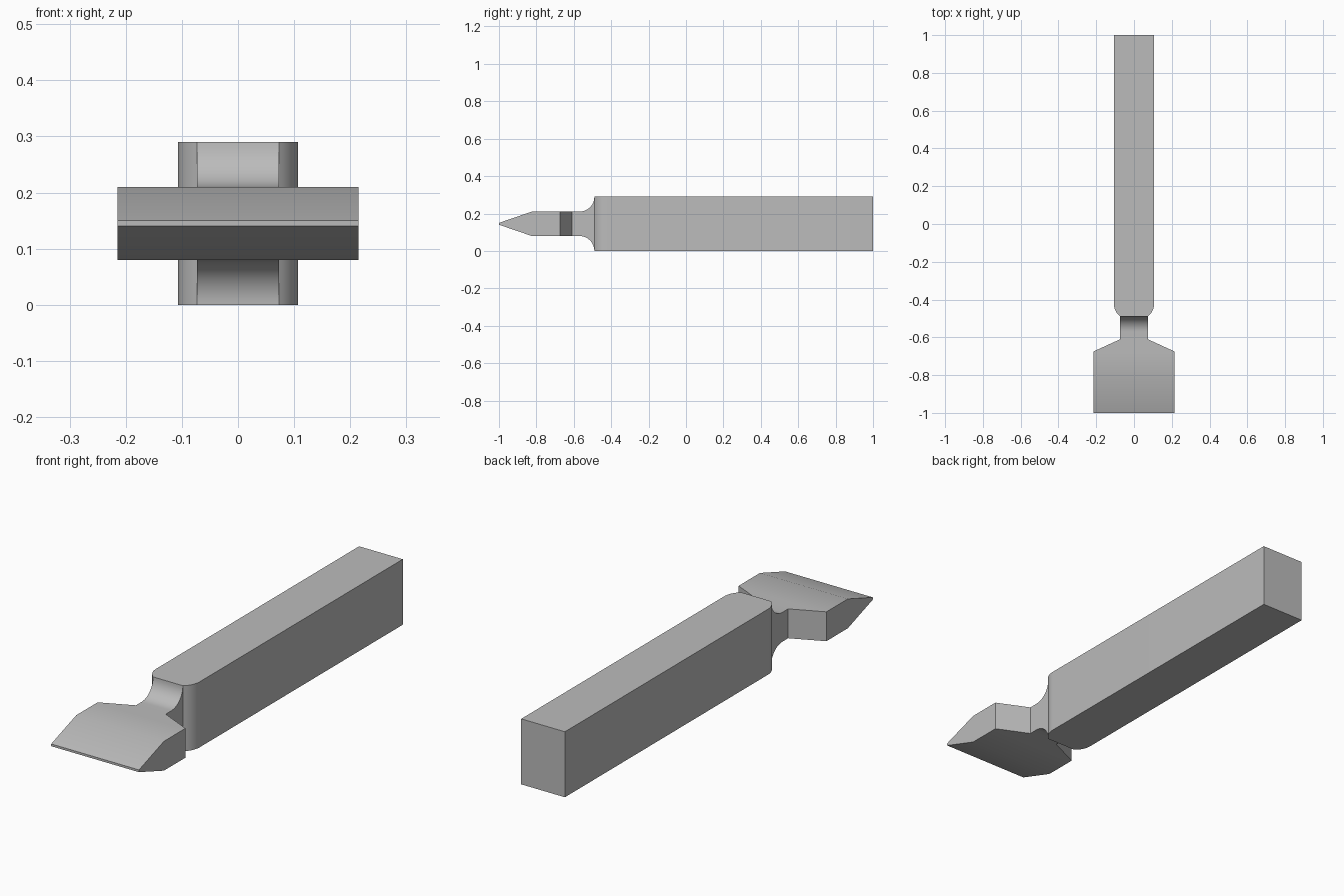
import bpy, bmesh
from math import sin, cos, radians

cube = bpy.data.objects.get("Cube")
if cube:
    bpy.data.objects.remove(cube, do_unlink=True)

steel = bpy.data.materials.new("grey_steel")
steel.use_nodes = True
steel.diffuse_color = (0.5, 0.5, 0.5, 1)
steel.node_tree.nodes["Principled BSDF"].inputs["Base Color"].default_value = (0.5, 0.5, 0.5, 1)

MID = 0.145        # height of the centre line
SHANK_H = 0.145    # half height of the shank
SHANK_W = 0.107    # half width of the shank
NECK_H = 0.065
NECK_W = 0.073
BLADE_W = 0.215
SHOULDER = -0.49   # where the shank meets the neck


def loft(name, stations, cap_first, cap_last):
    """Skin rectangles given as (y, half width, half height)."""
    bm = bmesh.new()
    rings = [[bm.verts.new((sx * w, y, MID + sz * h))
              for sx, sz in ((-1, -1), (1, -1), (1, 1), (-1, 1))]
             for y, w, h in stations]
    for a, b in zip(rings, rings[1:]):
        for i in range(4):
            j = (i + 1) % 4
            bm.faces.new((a[i], a[j], b[j], b[i]))
    if cap_first:
        bm.faces.new(rings[0][::-1])
    if cap_last:
        bm.faces.new(rings[-1])
    # stations run from front to back, so the winding faces outward
    mesh = bpy.data.meshes.new(name)
    bm.to_mesh(mesh)
    bm.free()
    mesh.materials.append(steel)
    obj = bpy.data.objects.new(name, mesh)
    bpy.context.collection.objects.link(obj)
    bpy.ops.object.select_all(action='DESELECT')
    obj.select_set(True)
    bpy.context.view_layer.objects.active = obj
    bpy.ops.object.shade_smooth_by_angle(angle=radians(30))
    return obj


# Square shank with rounded front corners
R, SWEEP, N = 0.089, radians(52), 10
shank = []
for i in range(N + 1):
    a = SWEEP * (1 - i / N)
    shank.append((SHOULDER + R * (sin(SWEEP) - sin(a)),
                  SHANK_W - R * (1 - cos(a)), SHANK_H))
shank.append((1.0, SHANK_W, SHANK_H))
loft("shank", shank, False, True)

# Wedge blade, shoulders and neck, with a concave fillet up to the shank
blade = [(-1.0, BLADE_W, 0.005), (-0.825, BLADE_W, NECK_H),
         (-0.675, BLADE_W, NECK_H), (-0.61, NECK_W, NECK_H)]
F = SHANK_H - NECK_H
for i in range(13):
    a = radians(90) * i / 12
    blade.append((SHOULDER - F + F * sin(a), NECK_W, SHANK_H - F * cos(a)))
loft("blade_and_neck", blade, True, False)
